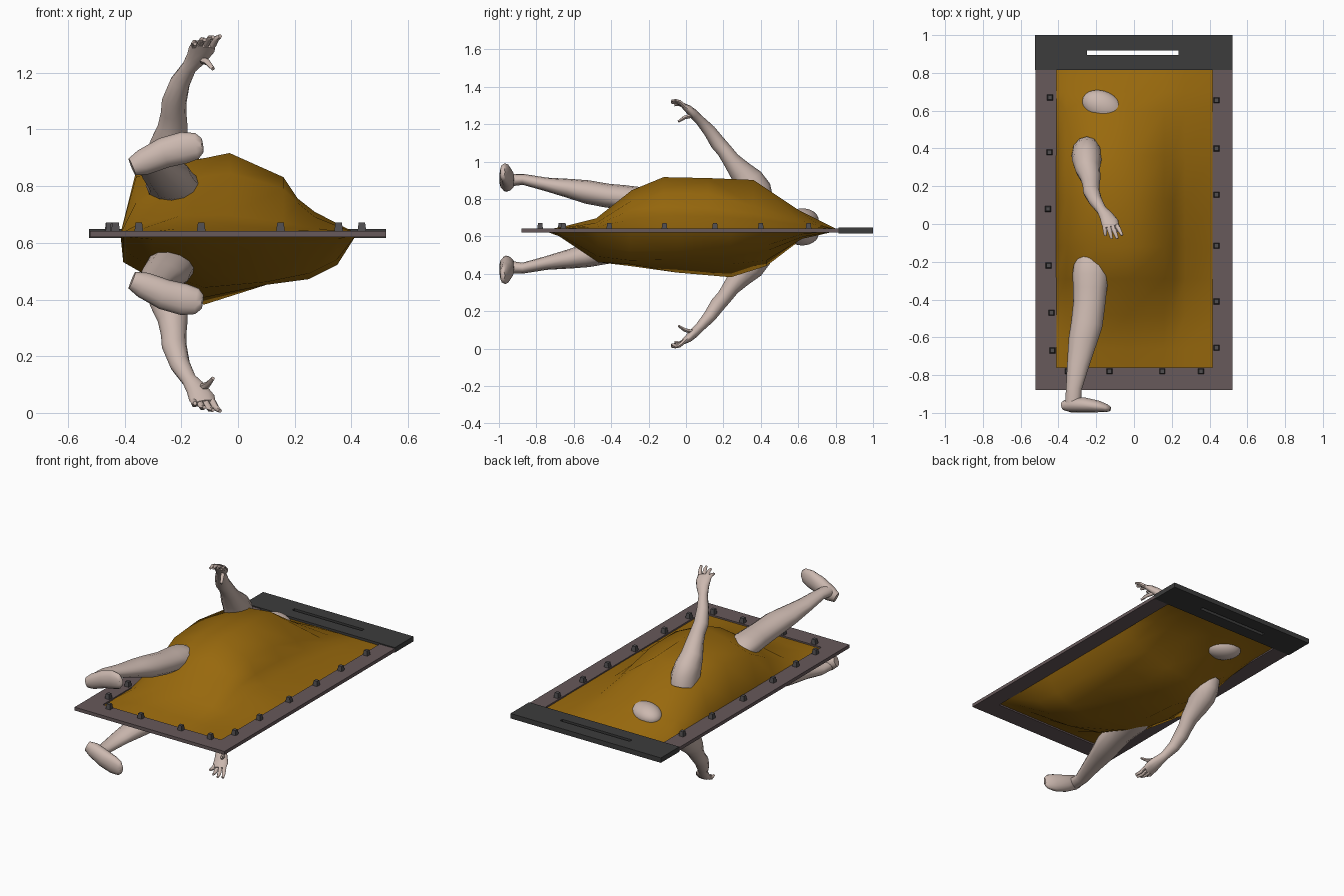
import bpy, bmesh, math
from mathutils import Vector, Matrix

MID = 0.668      # height of the plane the limbs are mirrored about
RIM = 0.632      # height of the cloth border


def material(name, rgb):
    m = bpy.data.materials.new(name)
    m.diffuse_color = (*rgb, 1)
    return m


SKIN = material("pale skin", (0.60, 0.48, 0.43))
CLOTH = material("ochre cloth", (0.32, 0.143, 0.004))
FRAME = material("warm grey frame", (0.135, 0.10, 0.103))
DARK = material("charcoal", (0.045, 0.045, 0.045))
STUD = material("stud grey", (0.08, 0.075, 0.078))

# cloth sheets: column x, row y, bulge away from the rim
TOP = ((-0.415, -0.36, -0.2, -0.03, 0.16, 0.21, 0.27, 0.42),
       (-0.765, -0.66, -0.48, -0.29, -0.12, 0.12, 0.36, 0.6, 0.7, 0.82),
       ((0, 0, 0, 0, 0, 0, 0, 0),
        (0, .01, .02, .02, .015, .012, .01, 0),
        (0, .03, .065, .065, .04, .03, .02, 0),
        (0, .11, .19, .215, .16, .11, .06, 0),
        (0, .20, .25, .285, .20, .125, .078, 0),
        (0, .22, .255, .28, .195, .12, .075, 0),
        (0, .19, .25, .27, .13, .09, .06, 0),
        (0, .06, .10, .11, .06, .045, .033, 0),
        (0, .025, .055, .06, .035, .028, .02, 0),
        (0, 0, 0, 0, 0, 0, 0, 0)))
BOTTOM = ((-0.415, -0.405, -0.3, -0.12, 0.1, 0.25, 0.35, 0.42),
          (-0.765, -0.68, -0.47, -0.3, -0.05, 0.24, 0.43, 0.62, 0.82),
          ((0, 0, 0, 0, 0, 0, 0, 0),
           (0, .01, .02, .03, .03, .03, .02, 0),
           (0, .03, .06, .13, .17, .14, .09, 0),
           (0, .06, .12, .19, .18, .16, .11, 0),
           (0, .10, .16, .225, .18, .155, .11, 0),
           (0, .07, .16, .25, .18, .14, .10, 0),
           (0, .03, .10, .19, .16, .11, .08, 0),
           (0, .005, .025, .045, .045, .035, .02, 0),
           (0, 0, 0, 0, 0, 0, 0, 0)))


def bulge(sheet, x, y):
    """Bilinear height of a cloth sheet, zero outside it."""
    xs, ys, h = sheet
    if not (xs[0] < x < xs[-1] and ys[0] < y < ys[-1]):
        return -1
    i = max(k for k in range(len(xs) - 1) if xs[k] <= x)
    j = max(k for k in range(len(ys) - 1) if ys[k] <= y)
    u = (x - xs[i]) / (xs[i + 1] - xs[i])
    v = (y - ys[j]) / (ys[j + 1] - ys[j])
    return ((h[j][i] * (1 - u) + h[j][i + 1] * u) * (1 - v)
            + (h[j + 1][i] * (1 - u) + h[j + 1][i + 1] * u) * v)


def finish(bm, name, mat, smooth=False):
    me = bpy.data.meshes.new(name)
    bm.to_mesh(me)
    bm.free()
    me.materials.append(mat)
    if smooth:
        me.shade_smooth()
    ob = bpy.data.objects.new(name, me)
    bpy.context.collection.objects.link(ob)
    return ob


def box(bm, x0, x1, y0, y1, z0, z1):
    mat = (Matrix.Translation(((x0 + x1) / 2, (y0 + y1) / 2, (z0 + z1) / 2))
           @ Matrix.Diagonal((x1 - x0, y1 - y0, z1 - z0, 1)))
    bmesh.ops.create_cube(bm, size=1, matrix=mat)


def loft(bm, sections, ref, sides=12):
    """Closed tube through (x, y, z, half width along ref, half depth)."""
    pts = [Vector(s[:3]) for s in sections]
    rings = []
    for i, s in enumerate(sections):
        d = (pts[min(i + 1, len(pts) - 1)] - pts[max(i - 1, 0)]).normalized()
        a = Vector(ref)
        a = (a - d * a.dot(d)).normalized()
        b = d.cross(a)
        rings.append([bm.verts.new(pts[i] + a * s[3] * math.cos(t) + b * s[4] * math.sin(t))
                      for t in (2 * math.pi * k / sides for k in range(sides))])
    for r, q in zip(rings, rings[1:]):
        for k in range(sides):
            n = (k + 1) % sides
            bm.faces.new((r[k], r[n], q[n], q[k]))
    bm.faces.new(rings[0])
    bm.faces.new(rings[-1])


def finish_body(bm, name, flip):
    """Mirror if needed, then drop the faces hidden under the cloth."""
    sheet, sign = (BOTTOM, -1) if flip else (TOP, 1)
    if flip:
        for v in bm.verts:
            v.co.z = 2 * MID - v.co.z
    bmesh.ops.recalc_face_normals(bm, faces=bm.faces[:])
    hidden = [f for f in bm.faces
              if all(sign * (v.co.z - RIM) < bulge(sheet, v.co.x, v.co.y) - 0.004 for v in f.verts)]
    bmesh.ops.delete(bm, geom=hidden, context='FACES')
    ob = finish(bm, name, SKIN)
    bpy.ops.object.select_all(action='DESELECT')
    ob.select_set(True)
    bpy.context.view_layer.objects.active = ob
    bpy.ops.object.shade_smooth_by_angle(angle=math.radians(60))


# flat frame on three sides
bm = bmesh.new()
box(bm, -0.522, -0.41, -0.88, 0.815, 0.621, 0.642)
box(bm, 0.415, 0.522, -0.88, 0.815, 0.621, 0.642)
box(bm, -0.41, 0.415, -0.88, -0.76, 0.621, 0.642)
finish(bm, "frame", FRAME)

# header bar with a carrying slot
bm = bmesh.new()
box(bm, -0.525, 0.522, 0.815, 0.895, 0.617, 0.648)
box(bm, -0.525, 0.522, 0.918, 1.0, 0.617, 0.648)
box(bm, -0.525, -0.25, 0.895, 0.918, 0.617, 0.648)
box(bm, 0.235, 0.522, 0.895, 0.918, 0.617, 0.648)
finish(bm, "header_bar", DARK)

# tapered studs around the frame
spots = [(-0.445, 0.67), (-0.447, 0.38), (-0.455, 0.08), (-0.452, -0.22), (-0.437, -0.47), (-0.432, -0.67)]
spots += [(0.437, y) for y in (0.655, 0.40, 0.155, -0.115, -0.41, -0.655)]
spots += [(x, -0.78) for x in (-0.35, -0.13, 0.15, 0.355)]
bm = bmesh.new()
for x, y in spots:
    bmesh.ops.create_cone(bm, cap_ends=True, segments=4, radius1=0.022, radius2=0.016, depth=0.032,
                          matrix=Matrix.Translation((x, y, 0.656)) @ Matrix.Rotation(math.pi / 4, 4, 'Z'))
finish(bm, "studs", STUD)

# bulging cloth, upper and lower sheet
for name, (xs, ys, rows), sign in (("cloth_top", TOP, 1), ("cloth_bottom", BOTTOM, -1)):
    bm = bmesh.new()
    grid = [[bm.verts.new((x, y, RIM + sign * h)) for x, h in zip(xs, row)] for y, row in zip(ys, rows)]
    for r, q in zip(grid, grid[1:]):
        for i in range(len(xs) - 1):
            f = [r[i], r[i + 1], q[i + 1], q[i]]
            bm.faces.new(f if sign > 0 else f[::-1])
    finish(bm, name, CLOTH, True)

# limbs, each pushed out through the upper and the lower sheet
FINGERS = (((-0.090, -0.008, 1.296), (-0.063, -0.060, 1.329)),
           ((-0.112, -0.015, 1.302), (-0.088, -0.077, 1.326)),
           ((-0.134, -0.015, 1.302), (-0.118, -0.078, 1.316)),
           ((-0.155, -0.008, 1.296), (-0.152, -0.062, 1.302)),
           ((-0.125, 0.028, 1.245), (-0.088, -0.040, 1.214)))
for flip, side in ((False, "upper"), (True, "lower")):
    # arm with palm
    bm = bmesh.new()
    loft(bm, ((-0.25, 0.37, 0.80, .08, .095),
              (-0.25, 0.36, 0.85, .08, .095),
              (-0.25, 0.335, 0.90, .077, .08),
              (-0.245, 0.29, 0.95, .066, .062),
              (-0.23, 0.24, 1.01, .053, .046),
              (-0.227, 0.205, 1.06, .045, .041),
              (-0.225, 0.17, 1.10, .044, .041),
              (-0.205, 0.125, 1.165, .036, .034),
              (-0.172, 0.075, 1.22, .027, .026),
              (-0.145, 0.04, 1.255, .038, .026),
              (-0.128, 0.01, 1.283, .047, .021),
              (-0.120, -0.018, 1.302, .042, .013)), (1, 0, 0))
    # fingers and thumb
    for base, tip in FINGERS:
        b, t = Vector(base), Vector(tip)
        m = (b + t) / 2 + Vector((0, 0, 0.007))
        loft(bm, ((*b, .013, .013), (*m, .011, .011), (*t, .007, .007)), (1, 0, 0), 6)
    finish_body(bm, side + "_arm", flip)

    # leg
    bm = bmesh.new()
    loft(bm, ((-0.232, -0.18, 0.79, .075, .050),
              (-0.23, -0.22, 0.798, .090, .060),
              (-0.23, -0.27, 0.803, .096, .064),
              (-0.233, -0.34, 0.810, .090, .065),
              (-0.237, -0.42, 0.818, .085, .064),
              (-0.25, -0.53, 0.838, .084, .063),
              (-0.272, -0.62, 0.856, .076, .052),
              (-0.297, -0.75, 0.879, .058, .036),
              (-0.318, -0.87, 0.905, .042, .029),
              (-0.323, -0.95, 0.90, .042, .034)), (1, 0, 0))
    # foot, sole facing forward
    loft(bm, ((-0.374, -0.962, 0.868, .024, .032),
              (-0.335, -0.957, 0.884, .040, .046),
              (-0.26, -0.958, 0.918, .039, .054),
              (-0.19, -0.966, 0.936, .031, .056),
              (-0.145, -0.975, 0.942, .021, .046),
              (-0.126, -0.98, 0.945, .012, .026)), (0, 1, 0))
    finish_body(bm, side + "_leg", flip)

    # crown of the head showing through the sheet
    bm = bmesh.new()
    bmesh.ops.create_uvsphere(bm, u_segments=24, v_segments=16, radius=1,
                              matrix=Matrix.Translation((-0.165, 0.622, 0.688 if not flip else 0.722))
                              @ Matrix.Rotation(math.radians(-25), 4, 'Z')
                              @ Matrix.Diagonal((0.115, 0.08, 0.062, 1)))
    finish_body(bm, side + "_head", flip)
